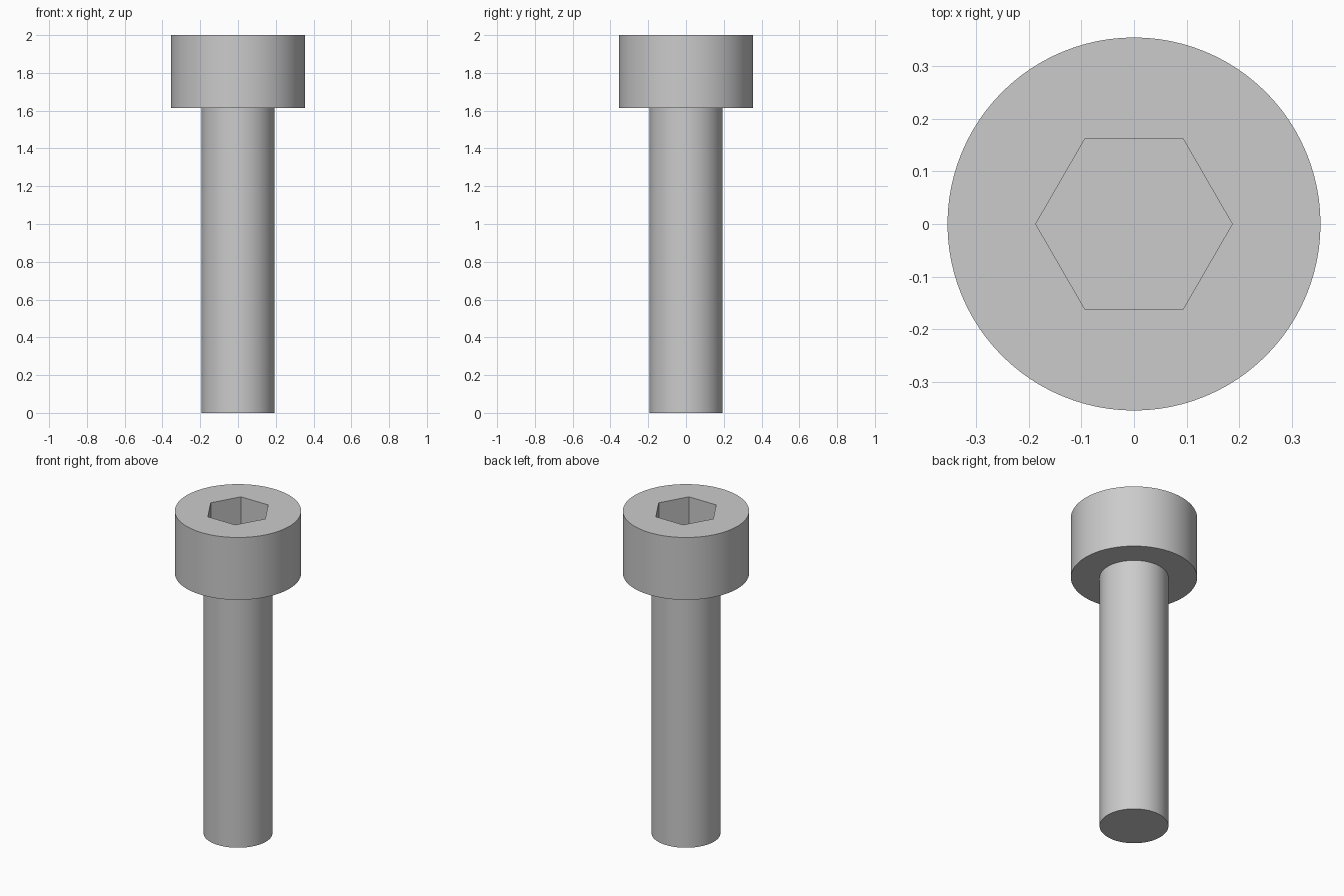
import bpy, bmesh, math
from mathutils import Matrix

if "Cube" in bpy.data.objects:
    bpy.data.objects.remove(bpy.data.objects["Cube"])

HEAD_R, SHANK_R, HEAD_Z, TOP_Z = 0.355, 0.1935, 1.613, 2.0
SOCKET_R, SOCKET_DEPTH = 0.187, 0.194
SEGMENTS = 96

steel = bpy.data.materials.new("steel_grey")
steel.use_nodes = True
grey = (0.6, 0.6, 0.6, 1)
steel.diffuse_color = grey
steel.node_tree.nodes["Principled BSDF"].inputs["Base Color"].default_value = grey


def add_object(name, bm):
    mesh = bpy.data.meshes.new(name)
    bm.to_mesh(mesh)
    bm.free()
    mesh.materials.append(steel)
    obj = bpy.data.objects.new(name, mesh)
    bpy.context.collection.objects.link(obj)
    return obj


# Screw body: head and shank turned from one profile
bm = bmesh.new()
profile = [(0, 0), (SHANK_R, 0), (SHANK_R, HEAD_Z), (HEAD_R, HEAD_Z),
           (HEAD_R, TOP_Z), (0, TOP_Z)]
verts = [bm.verts.new((r, 0, z)) for r, z in profile]
edges = [bm.edges.new(pair) for pair in zip(verts, verts[1:])]
bmesh.ops.spin(bm, geom=verts + edges, cent=(0, 0, 0), axis=(0, 0, 1),
               angle=math.tau, steps=SEGMENTS)
bmesh.ops.remove_doubles(bm, verts=bm.verts, dist=1e-4)
# Merge the cap fans into single flat faces
bmesh.ops.dissolve_limit(bm, angle_limit=math.radians(1), verts=bm.verts, edges=bm.edges)
bmesh.ops.recalc_face_normals(bm, faces=bm.faces)
screw = add_object("socket_head_screw", bm)

# Hexagonal drive socket, corners on the x axis
bm = bmesh.new()
bmesh.ops.create_cone(bm, cap_ends=True, segments=6, radius1=SOCKET_R,
                      radius2=SOCKET_R, depth=2 * SOCKET_DEPTH,
                      matrix=Matrix.Translation((0, 0, TOP_Z)) @ Matrix.Rotation(math.pi / 6, 4, "Z"))
# Turn the hexagon so that a corner lies on +x whichever way it was generated
corner = max(bm.verts, key=lambda v: v.co.x).co
bmesh.ops.rotate(bm, verts=bm.verts, cent=(0, 0, 0),
                 matrix=Matrix.Rotation(-math.atan2(corner.y, corner.x), 3, "Z"))
cutter = add_object("socket_cutter", bm)
cutter.hide_render = True

# Cut the socket and discard the cutter
cut = screw.modifiers.new("socket", "BOOLEAN")
cut.operation = "DIFFERENCE"
cut.solver = "EXACT"
cut.object = cutter
bpy.ops.object.select_all(action="DESELECT")
screw.select_set(True)
bpy.context.view_layer.objects.active = screw
bpy.ops.object.modifier_apply(modifier=cut.name)
bpy.data.objects.remove(cutter)
bpy.ops.object.shade_smooth_by_angle(angle=math.radians(30))
